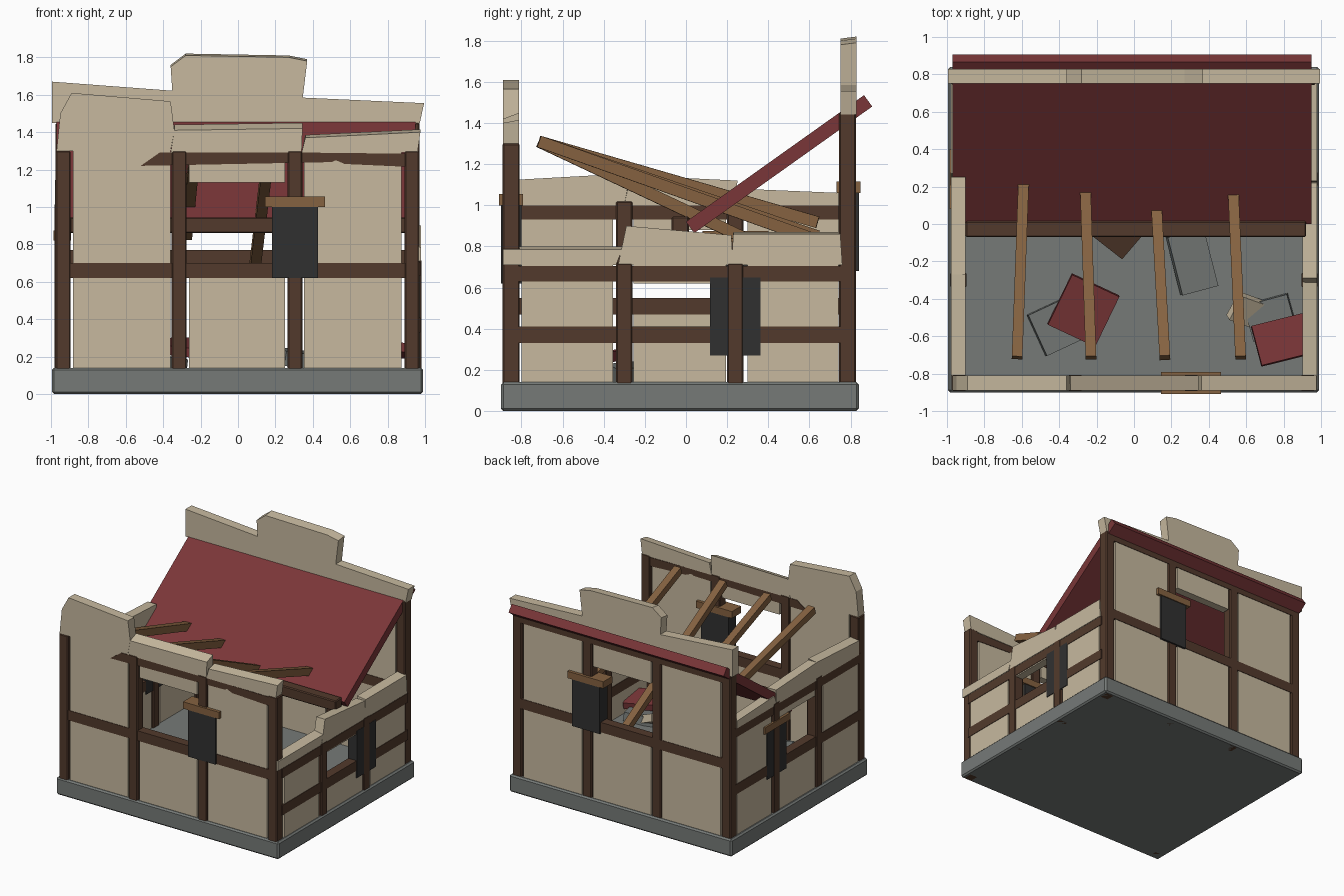
import bpy, bmesh, math
from mathutils import Vector, Matrix

if "Cube" in bpy.data.objects:
    bpy.data.objects.remove(bpy.data.objects["Cube"])


def mat(name, r, g, b):
    m = bpy.data.materials.new(name)
    m.diffuse_color = (r, g, b, 1)
    m.use_nodes = True
    m.node_tree.nodes["Principled BSDF"].inputs["Base Color"].default_value = m.diffuse_color
    return m


PLASTER = mat("plaster", .57, .485, .345)
TIMBER = mat("dark timber", .085, .042, .025)
WOOD = mat("light wood", .235, .122, .052)
ROOF = mat("roof red", .195, .037, .04)
STONE = mat("stone grey", .18, .195, .187)
IRON = mat("shutter black", .03, .03, .03)


def finish(name, bm, material, bevel=0):
    bmesh.ops.recalc_face_normals(bm, faces=bm.faces)
    me = bpy.data.meshes.new(name)
    bm.to_mesh(me)
    bm.free()
    me.materials.append(material)
    ob = bpy.data.objects.new(name, me)
    bpy.context.collection.objects.link(ob)
    if bevel:
        b = ob.modifiers.new("bevel", 'BEVEL')
        b.width, b.segments = bevel, 1
    return ob


def box(name, lo, hi, material, bevel=.007):
    bm = bmesh.new()
    bmesh.ops.create_cube(bm, size=1)
    for v in bm.verts:
        v.co = [(a + b) / 2 + c * (b - a) for a, b, c in zip(lo, hi, v.co)]
    return finish(name, bm, material, bevel)


def prism(name, wall, pts, half, material, tilt=0):
    """Outline in (along, z) extruded through a wall; tilt lifts the inner top edge."""
    axis, pos = wall
    top_limit = (min(z for _, z in pts) + max(z for _, z in pts)) / 2
    inward = -1 if pos > 0 else 1
    bm = bmesh.new()
    rings = []
    for s in (-1, 1):
        ring = []
        for u, z in pts:
            if s == inward and z > top_limit:
                z += tilt
            d = pos + s * half
            ring.append(bm.verts.new((u, d, z) if axis == 'x' else (d, u, z)))
        rings.append(ring)
    n = len(pts)
    for r in rings:
        bm.faces.new(r)
    for i in range(n):
        j = (i + 1) % n
        bm.faces.new((rings[0][i], rings[0][j], rings[1][j], rings[1][i]))
    return finish(name, bm, material)


def rect(name, wall, u0, u1, z0, z1, half, material):
    return prism(name, wall, [(u0, z0), (u1, z0), (u1, z1), (u0, z1)], half, material)


FRONT, BACK, LEFT, RIGHT = ('x', -.85), ('x', .79), ('y', -.94), ('y', .94)
P, B, C = .033, .037, .039          # half depth of panel, beam, crown

# stone base
box("base", (-.995, -.9, 0), (.99, .84, .14), STONE, .012)

# upright posts
for x in (-.935, -.315, .305, .93):
    for name, y, top in (("front_post", -.85, 1.3), ("back_post", .785, 1.45)):
        box(name, (x - .04, y - .042, -.0), (x + .04, y + .042, top), TIMBER)
for y in (-.3, .24):
    box("right_post", (.895, y - .04, 0), (.981, y + .04, .72), TIMBER)
    box("left_post", (-.981, y - .04, 0), (-.895, y + .04, 1.02), TIMBER)
box("left_stub", (-.97, -.07, .14), (-.91, .01, .5), TIMBER)

# walls: (name, wall, bays, lower beam z, window top, panel top, upper beam z)
XB = [(-.882, -.362), (-.262, .252), (.352, .875)]
YB = [(-.8, -.355), (-.255, .195), (.3, .74)]
for name, wall, bays, low, head, top, high in (
        ("front", FRONT, XB, .62, 1.13, 1.32, 1.22),
        ("back", BACK, XB, .69, 1.2, 1.47, 1.38),
        ("left", LEFT, YB, .47, .88, 1.01, .93),
        ("right", RIGHT, YB, .33, .62, .73, .63)):
    a, b = bays[0][0] - .03, bays[2][1] + .03
    rect(name + "_rail", wall, a, b, low, low + .08, B, TIMBER)
    if name != "front":
        rect(name + "_top_rail", wall, a, b, high, high + .075, B, TIMBER)
    for i, (u0, u1) in enumerate(bays):
        rect(name + "_panel", wall, u0, u1, .13, low + .02, P, PLASTER)
        rect(name + "_panel", wall, u0, u1, head if i == 1 else low + .07, top, P, PLASTER)

# splintered front top rail
prism("front_top_rail", FRONT,
      [(-.52, 1.22), (.5, 1.24), (.57, 1.27), (.44, 1.29), (-.42, 1.29)], B, TIMBER)
prism("front_top_rail", FRONT, [(.57, 1.23), (.9, 1.215), (.9, 1.285), (.43, 1.29)], B, TIMBER)

# broken wall tops
CROWNS = [
    ("front_crown", FRONT, 0, [(-.97, 1.3), (-.36, 1.3), (-.34, 1.41), (-.36, 1.565), (-.89, 1.61), (-.95, 1.5)]),
    ("front_crown", FRONT, .03, [(-.36, 1.29), (.34, 1.29), (.345, 1.42), (-.34, 1.41)]),
    ("front_crown", FRONT, .015, [(.34, 1.29), (.96, 1.29), (.975, 1.4), (.36, 1.37)]),
    ("back_crown", BACK, 0, [(-.995, 1.45), (-.33, 1.45), (-.33, 1.62), (-.995, 1.67)]),
    ("back_crown", BACK, -.01, [(-.34, 1.45), (.33, 1.45), (.37, 1.79), (.27, 1.81), (-.28, 1.82), (-.36, 1.76)]),
    ("back_crown", BACK, 0, [(.33, 1.44), (.97, 1.44), (.995, 1.555), (.34, 1.585)]),
    ("left_crown", LEFT, .01, [(-.81, 1), (-.3, 1), (-.27, 1.145), (-.81, 1.115)]),
    ("left_crown", LEFT, 0, [(-.3, 1), (.24, 1), (.25, 1.12), (-.27, 1.145)]),
    ("left_crown", LEFT, 0, [(.24, 1), (.75, 1), (.75, 1.06), (.27, 1.08)]),
    ("right_crown", RIGHT, .015, [(-.89, .71), (-.34, .71), (-.31, .785), (-.89, .785)]),
    ("right_crown", RIGHT, 0, [(-.33, .71), (.23, .71), (.22, .855), (-.29, .9)]),
    ("right_crown", RIGHT, .01, [(.22, .71), (.76, .71), (.75, .86), (.23, .86)]),
]
for name, wall, tilt, pts in CROWNS:
    prism(name, wall, pts, C, PLASTER, tilt)

# shutters and their lintels
for name, wall, u, z, half, cap in (("front", FRONT, .305, .62, .05, True),
                                    ("back", BACK, .305, .68, .05, True),
                                    ("left", LEFT, .24, .44, .039, True),
                                    ("right", RIGHT, .24, .27, .039, False)):
    rect(name + "_shutter", wall, u - .123, u + .123, z, z + .38, half, IRON)
    if cap:
        rect(name + "_lintel", wall, u - .16, u + .16, z + .38, z + .435, half + .008, WOOD)

# fallen roof slab and the beam along its lower edge
prism("roof_slab", ('y', -.01), [(0, .92), (.04, .865), (.905, 1.48), (.865, 1.535)], .96, ROOF)
box("ridge_beam", (-.9, -.07, .86), (.92, .015, .945), TIMBER)


# collapsed rafters: square bars between two points
def bar(name, p, q, w, material):
    p, q = Vector(p), Vector(q)
    d = q - p
    bm = bmesh.new()
    bmesh.ops.create_cube(bm, size=1)
    rot = d.to_track_quat('Y', 'Z').to_matrix().to_4x4()
    bm.transform(Matrix.Translation((p + q) / 2) @ rot @ Matrix.Diagonal((w, d.length, w, 1)))
    finish(name, bm, material)


for x0, x1, slope in ((-.625, -.575, -.29), (-.23, -.275, -.34), (.165, .09, -.47), (.57, .51, -.355)):
    bar("rafter", (x0, -.715, 1.31), (x1, .64, 1.31 + 1.355 * slope), .057, WOOD)


# rubble on the floor
def rubble(name, c, size, rot, material):
    bm = bmesh.new()
    bmesh.ops.create_cube(bm, size=1)
    m = Matrix.Translation(c)
    for axis, ang in zip("ZYX", (rot[2], rot[1], rot[0])):
        m = m @ Matrix.Rotation(math.radians(ang), 4, axis)
    bm.transform(m @ Matrix.Diagonal((*size, 1)))
    finish(name, bm, material)


rubble("fallen_tile", (-.27, -.46, .25), (.28, .3, .05), (8, 6, -25), ROOF)
rubble("fallen_tile", (.79, -.62, .24), (.28, .22, .05), (-8, 5, 14), ROOF)
rubble("stone_chunk", (-.42, -.55, .17), (.22, .24, .07), (4, 6, 25), STONE)
rubble("stone_chunk", (.31, -.2, .19), (.2, .32, .08), (5, 8, 15), STONE)
rubble("stone_chunk", (.73, -.5, .17), (.24, .2, .07), (5, -5, 15), STONE)
rubble("plaster_chunk", (.6, -.46, .19), (.15, .15, .06), (20, 25, -20), PLASTER)
rubble("timber_chunk", (-.09, -.06, .19), (.2, .16, .06), (15, 10, -38), TIMBER)
